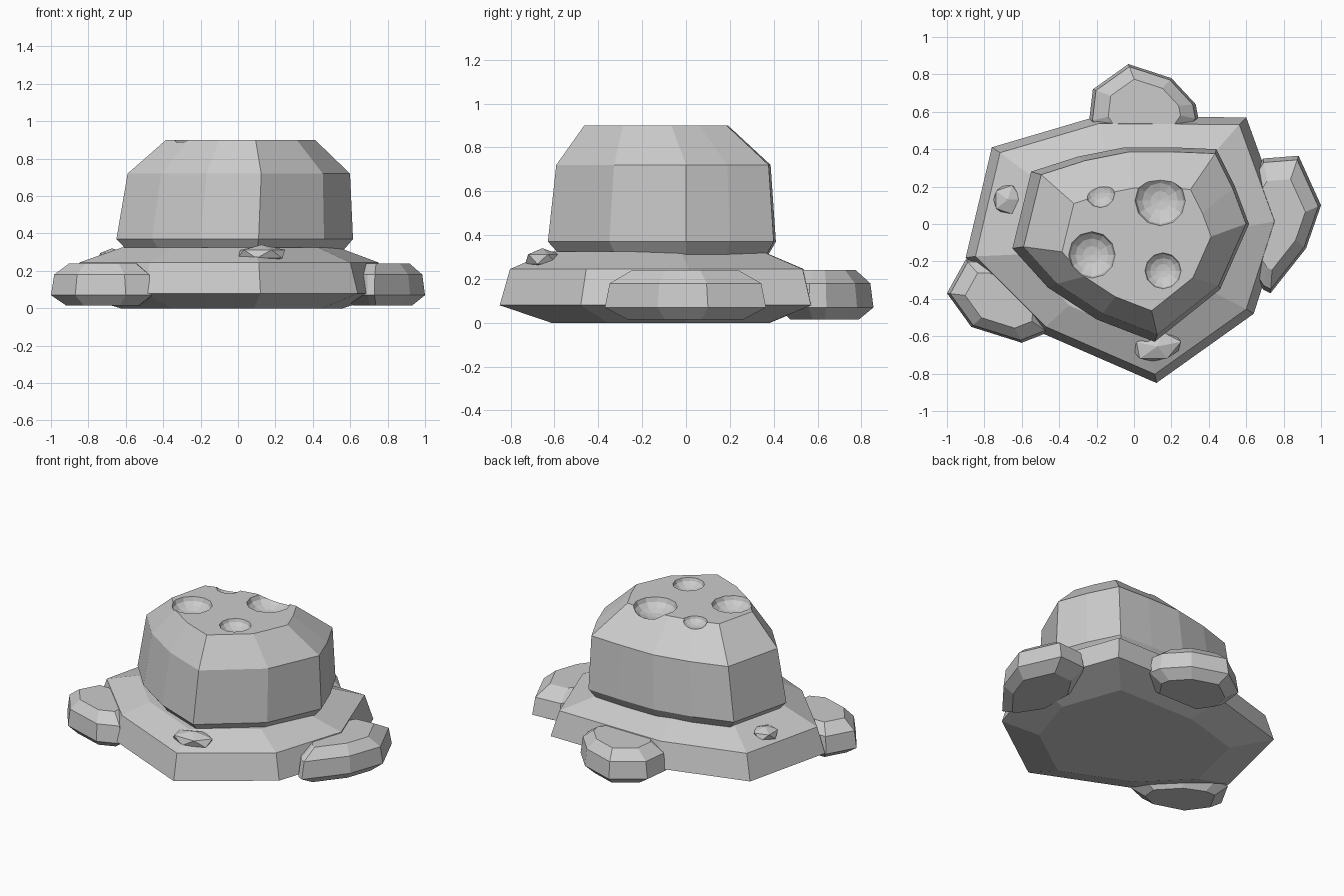
import bpy, bmesh, math

if "Cube" in bpy.data.objects:
    bpy.data.objects.remove(bpy.data.objects["Cube"])


def loft(name, outline, rings):
    """Stack scaled copies of an outline; ring = (z, scale, dx, dy) about the outline centre."""
    cx = sum(p[0] for p in outline) / len(outline)
    cy = sum(p[1] for p in outline) / len(outline)
    bm = bmesh.new()
    layers = []
    for z, s, dx, dy in rings:
        layers.append([bm.verts.new((cx + (x - cx) * s + dx, cy + (y - cy) * s + dy, z))
                       for x, y in outline])
    n = len(outline)
    for a, b in zip(layers, layers[1:]):
        for i in range(n):
            j = (i + 1) % n
            bm.faces.new((a[i], a[j], b[j], b[i]))
    bm.faces.new(layers[0][::-1])
    bm.faces.new(layers[-1])
    bmesh.ops.recalc_face_normals(bm, faces=bm.faces)
    mesh = bpy.data.meshes.new(name)
    bm.to_mesh(mesh)
    bm.free()
    obj = bpy.data.objects.new(name, mesh)
    bpy.context.collection.objects.link(obj)
    return obj


# Wide faceted base slab
base = [(-0.90, -0.18), (-0.50, -0.58), (0.12, -0.85), (0.64, -0.48),
        (0.80, 0.02), (0.60, 0.57), (-0.20, 0.575), (-0.76, 0.41)]
loft("base_slab", base, [(0, 0.70, 0.01, 0.0), (0.08, 1, 0, 0),
                         (0.245, 0.94, 0, 0), (0.325, 0.68, 0, -0.02)])

# Domed boulder standing on the base
body = [(-0.65, -0.13), (-0.46, -0.34), (-0.20, -0.51), (0.11, -0.63),
        (0.46, -0.35), (0.615, 0.0), (0.54, 0.20), (0.44, 0.40),
        (0.20, 0.41), (-0.05, 0.41), (-0.30, 0.36), (-0.55, 0.28)]
boulder = loft("boulder", body, [(0.30, 0.90, 0, 0), (0.37, 1, 0, 0),
                                 (0.72, 0.94, 0.02, 0), (0.90, 0.63, 0.02, -0.07)])

# Shallow craters cut in the top
for i, (x, y, r) in enumerate([(-0.18, 0.165, 0.078), (0.14, 0.125, 0.135),
                               (-0.225, -0.165, 0.125), (0.155, -0.25, 0.097)]):
    bpy.ops.mesh.primitive_uv_sphere_add(segments=12, ring_count=8, radius=r,
                                         location=(x, y, 0.901))
    cutter = bpy.context.object
    cutter.name = f"crater_cutter_{i + 1}"
    cutter.scale.z = 0.55
    cutter.hide_render = True
    cutter.hide_viewport = False
    cutter.display_type = 'WIRE'
    mod = boulder.modifiers.new(f"crater_{i + 1}", 'BOOLEAN')
    mod.operation = 'DIFFERENCE'
    mod.solver = 'EXACT'
    mod.object = cutter

# Bake the craters and drop the cutters
bpy.context.view_layer.update()
cut = bpy.data.meshes.new_from_object(
    boulder.evaluated_get(bpy.context.evaluated_depsgraph_get()))
boulder.modifiers.clear()
boulder.data = cut
for obj in [o for o in bpy.data.objects if o.name.startswith("crater_cutter")]:
    bpy.data.objects.remove(obj)

# Low rocks leaning on the rim
rocks = {
    "back_rock": [(-0.03, 0.855), (-0.22, 0.72), (-0.24, 0.55), (-0.15, 0.42),
                  (0.25, 0.42), (0.345, 0.56), (0.33, 0.64), (0.20, 0.78)],
    "right_rock": [(0.88, 0.365), (0.69, 0.35), (0.56, 0.15), (0.56, -0.15),
                   (0.69, -0.35), (0.73, -0.37), (0.92, -0.13), (1.0, 0.10)],
    "left_rock": [(-1.0, -0.37), (-0.87, -0.55), (-0.60, -0.635), (-0.46, -0.58),
                  (-0.45, -0.45), (-0.62, -0.27), (-0.80, -0.19), (-0.90, -0.19)],
}
for name, outline in rocks.items():
    loft(name, outline, [(0.015, 0.72, 0, 0), (0.07, 1, 0, 0),
                         (0.18, 0.94, 0, 0), (0.24, 0.66, 0, 0)])

# Pebbles on the sloping shelf
for name, loc, size, turn in [("front_pebble", (0.125, -0.655, 0.29), (0.145, 0.085, 0.05), 0.2),
                              ("left_pebble", (-0.675, 0.13, 0.275), (0.085, 0.09, 0.045), 0.0)]:
    bpy.ops.mesh.primitive_ico_sphere_add(subdivisions=1, radius=1, location=loc,
                                          rotation=(0, 0, turn))
    bpy.context.object.name = name
    bpy.context.object.scale = size
